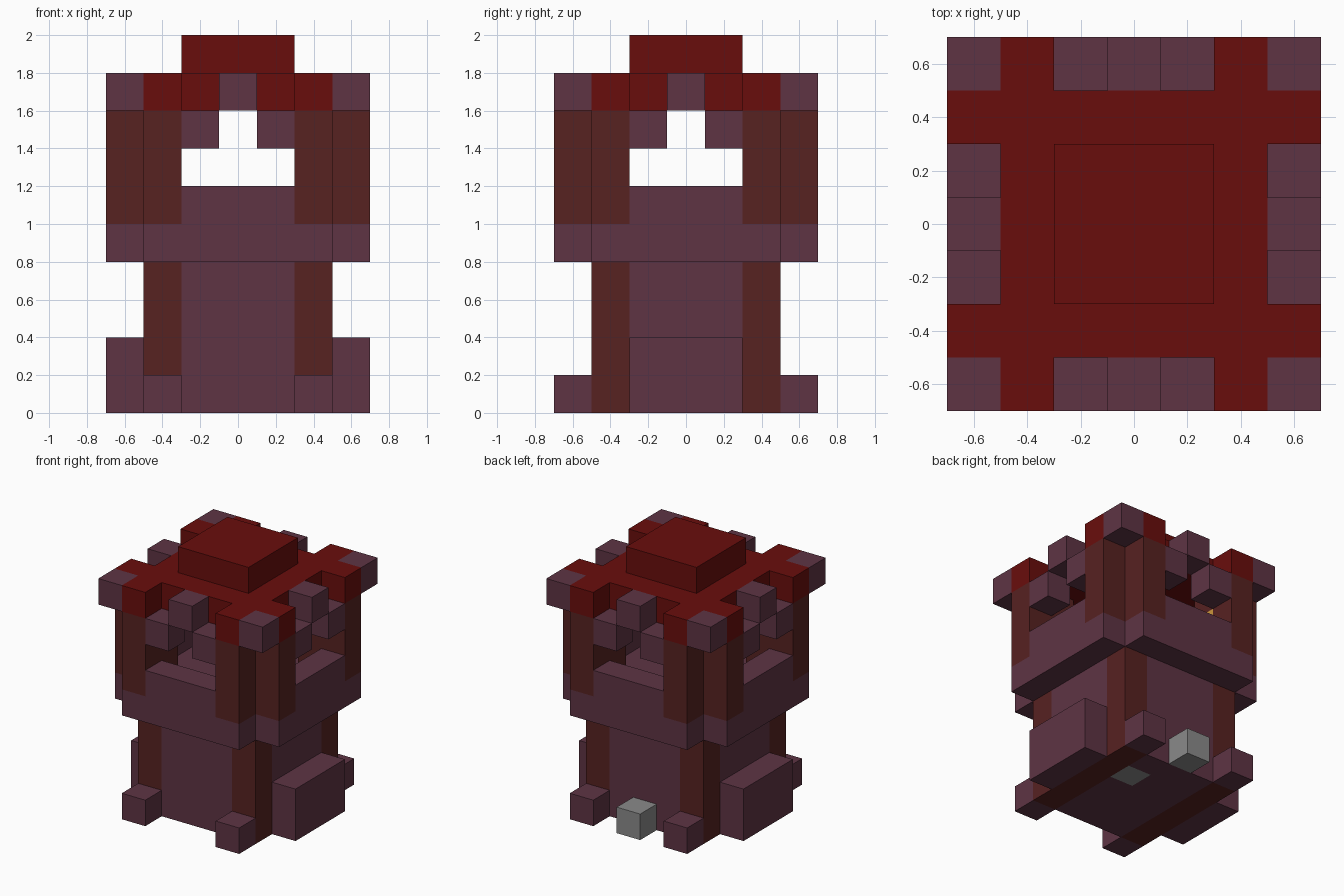
import bpy
import bmesh
from mathutils import Vector

default = bpy.data.objects.get("Cube")
if default:
    bpy.data.objects.remove(default, do_unlink=True)


def linear(v):
    v /= 255
    return v / 12.92 if v <= 0.04045 else ((v + 0.055) / 1.055) ** 2.4


def material(name, rgb):
    m = bpy.data.materials.new(name)
    m.use_nodes = True
    colour = [linear(c) for c in rgb] + [1]
    m.diffuse_color = colour
    m.node_tree.nodes["Principled BSDF"].inputs["Base Color"].default_value = colour
    return m


PURPLE = material("plum_stone", (94, 52, 68))
BROWN = material("dark_brown_timber", (87, 34, 33))
RED = material("deep_red_roof", (105, 13, 12))
GREY = material("grey_stone", (138, 138, 138))
YELLOW = material("amber_lamp", (205, 150, 60))


def box(name, low, high, *mats, cuts=(), rule=None):
    """Box between two corners, optionally cut by planes and coloured by a rule."""
    low, high = Vector(low), Vector(high)
    bm = bmesh.new()
    bmesh.ops.create_cube(bm, size=1)
    for v in bm.verts:
        v.co = (low + high) / 2 + v.co * (high - low)
    for axis, at in cuts:
        point, normal = Vector(), Vector()
        point[axis], normal[axis] = at, 1
        bmesh.ops.bisect_plane(bm, geom=bm.verts[:] + bm.edges[:] + bm.faces[:],
                               plane_co=point, plane_no=normal)
    bm.normal_update()
    if rule:
        for f in bm.faces:
            f.material_index = rule(f.calc_center_median(), f.normal)
    mesh = bpy.data.meshes.new(name)
    bm.to_mesh(mesh)
    bm.free()
    for m in mats:
        mesh.materials.append(m)
    ob = bpy.data.objects.new(name, mesh)
    bpy.context.collection.objects.link(ob)
    return ob


def block(name, x, y, z0, z1, mat):
    """Post or cube, one block wide, centred on x, y."""
    box(name, (x - .1, y - .1, z0), (x + .1, y + .1, z1), mat)


def body_rule(c, n):
    down = n.z < -0.5
    if down and .1 < c.x < .3 and .1 < c.y < .3:
        return 2
    return 1 if abs(c.x) > .3 and (abs(c.y) > .3 or down) else 0


# Lower tower with timber corners and underside strips
box("tower_body", (-.5, -.5, 0), (.5, .5, .8), PURPLE, BROWN, GREY,
    cuts=[(a, p) for a in (0, 1) for p in (-.3, .1, .3)], rule=body_rule)

# Balcony floor with notched corners
box("balcony_floor", (-.5, -.7, .8), (.5, .7, 1), PURPLE)

# Roof slab and raised cap
box("roof_slab", (-.5, -.5, 1.6), (.5, .5, 1.8), RED)
box("roof_cap", (-.3, -.3, 1.8), (.3, .3, 2), RED)

for s, side in ((-1, "right"), (1, "left")):
    end = "front" if s < 0 else "back"
    x0, x1 = sorted((s * .5, s * .7))

    # Side buttresses, balcony edges and parapets
    box(side + "_buttress", (x0, -.3, 0), (x1, .3, .4), PURPLE)
    box(side + "_balcony_edge", (x0, -.5, .8), (x1, .5, 1), PURPLE)
    box(side + "_parapet", (x0, -.3, 1), (x1, .3, 1.2), PURPLE)
    box(end + "_parapet", (-.3, x0, 1), (.3, x1, 1.2), PURPLE)

    # Stepped window arches
    block(side + "_keystone", s * .6, 0, 1.6, 1.8, PURPLE)
    block(end + "_keystone", 0, s * .6, 1.6, 1.8, PURPLE)
    for t in (-.2, .2):
        block(side + "_arch_stone", s * .6, t, 1.4, 1.6, PURPLE)
        block(end + "_arch_stone", t, s * .6, 1.4, 1.6, PURPLE)

    # Corner pieces
    for t in (-1, 1):
        corner = side + ("_front" if t < 0 else "_back")
        block(corner + "_foot", s * .4, t * .6, 0, .2, PURPLE)
        block(corner + "_roof_corner", s * .6, t * .6, 1.6, 1.8, PURPLE)
        for x, y in ((.6, .4), (.4, .6)):
            block(corner + "_post", s * x, t * y, 1, 1.6, BROWN)
            block(corner + "_roof_arm", s * x, t * y, 1.6, 1.8, RED)
        if corner == "right_back":
            block(corner + "_inner_post_base", s * .4, t * .4, 1, 1.2, BROWN)
            block(corner + "_lamp", s * .4, t * .4, 1.2, 1.4, YELLOW)
            block(corner + "_inner_post_top", s * .4, t * .4, 1.4, 1.6, BROWN)
        else:
            block(corner + "_inner_post", s * .4, t * .4, 1, 1.6, BROWN)

# Grey stone at the back
block("back_step", 0, .6, 0, .2, GREY)
